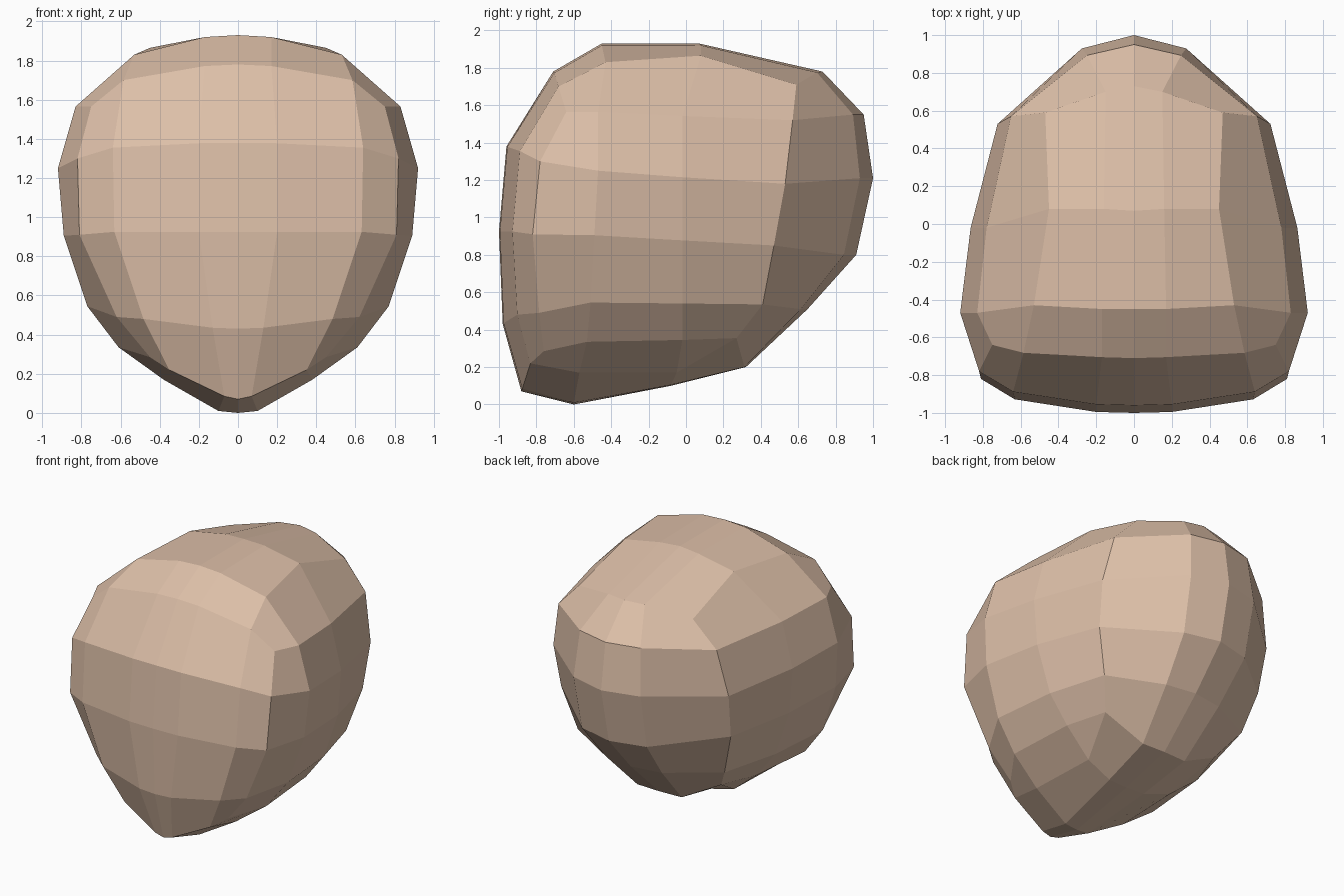
import bpy, bmesh
from mathutils import Matrix

if "Cube" in bpy.data.objects:
    bpy.data.objects.remove(bpy.data.objects["Cube"])

# Each level is a half loop, front centre to back centre:
# a, corner_x, width, y: front, front corner, side, back corner, back,
# z: front, front middle, front corner, side, back corner, back
LEVELS = [
    (.17, .75, .83, -.71, -.64, -.47, .57, .95, 1.78, 1.70, 1.565, 1.565, 1.52, 1.55),
    (.20, .82, .92, -.96, -.78, -.47, .53, 1.0, 1.38, 1.355, 1.30, 1.25, 1.18, 1.21),
    (.20, .81, .89, -1.0, -.82, -.49, .47, .91, .925, .925, .91, .905, .85, .80),
    (.13, .62, .77, -.98, -.785, -.51, .41, .65, .43, .48, .49, .545, .535, .51),
    (.07, .45, .61, -.88, -.76, -.53, .27, .32, .07, .22, .285, .335, .355, .20),
]
# Inner points of the crown and of the underside, row by row from the front
CROWN = [
    [(0, -.45, 1.93), (.17, -.45, 1.92), (.53, -.43, 1.83)],
    [(0, .07, 1.93), (.16, .08, 1.92), (.45, .08, 1.865)],
    [(0, .73, 1.78), (.15, .70, 1.775), (.47, .59, 1.71)],
]
UNDER = [
    [(0, -.60, 0), (.10, -.60, .01), (.38, -.57, .17)],
    [(0, -.08, .10), (.15, -.08, .105), (.36, -.05, .17)],
]

bm = bmesh.new()


def half_loop(a, xc, w, yf, yc, ys, ybc, yb, zf, zm, zc, zs, zbc, zb):
    pts = [(0, yf, zf), (a, yf + .005, zf + .1 * (zm - zf)),
           (xc * .78, yf + .4 * (yc - yf), zm), (xc, yc, zc), (w, ys, zs),
           (w * .94, -.02, (zs + zbc) / 2), (w * .785, ybc, zbc),
           (w * .3, yb - .15 * (yb - ybc), zb), (0, yb, zb)]
    return [bm.verts.new(p) for p in pts]


def grid(rows):
    for r, s in zip(rows, rows[1:]):
        for i in range(len(r) - 1):
            bm.faces.new((r[i], r[i + 1], s[i + 1], s[i]))


# Walls of the head
loops = [half_loop(*p) for p in LEVELS]
grid(loops)

# Crown
t = loops[0]
rows = [[bm.verts.new(p) for p in r] for r in CROWN]
grid([t[:4]] + [r + [t[4 + i]] for i, r in enumerate(rows)])
grid([rows[-1], [t[8], t[7], t[6]]])

# Underside of the jaw and neck
b = loops[-1]
rows = [[bm.verts.new(p) for p in r] for r in UNDER]
grid([b[:4]] + [r + [b[4 + i]] for i, r in enumerate(rows)])
grid([rows[-1], [b[8], b[7], b[6]]])
bm.faces.new((rows[-1][2], b[5], b[6]))

# Mirror to the other side
bmesh.ops.mirror(bm, geom=bm.verts[:] + bm.edges[:] + bm.faces[:],
                 matrix=Matrix.Identity(4), merge_dist=.0005, axis='X')
bmesh.ops.remove_doubles(bm, verts=bm.verts[:], dist=.0005)
bmesh.ops.recalc_face_normals(bm, faces=bm.faces[:])

mesh = bpy.data.meshes.new("head")
bm.to_mesh(mesh)
bm.free()
head = bpy.data.objects.new("head", mesh)
bpy.context.collection.objects.link(head)

skin = bpy.data.materials.new("skin")
skin.diffuse_color = (.72, .52, .39, 1)
skin.use_nodes = True
skin.node_tree.nodes["Principled BSDF"].inputs["Base Color"].default_value = skin.diffuse_color
mesh.materials.append(skin)
